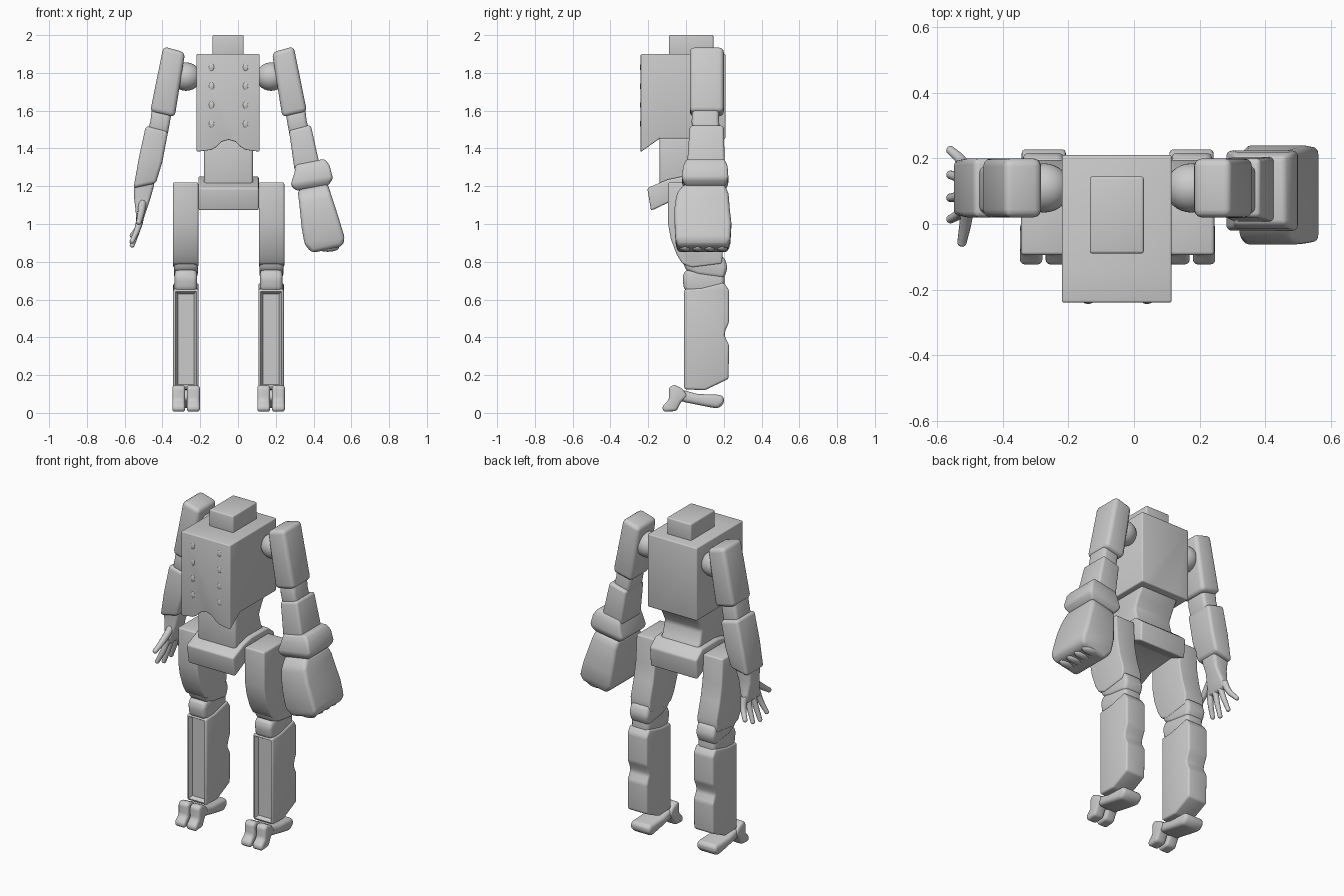
import bpy, bmesh, math
from mathutils import Vector

if "Cube" in bpy.data.objects:
    bpy.data.objects.remove(bpy.data.objects["Cube"], do_unlink=True)

MID = -0.05  # body centre line in x
mat = bpy.data.materials.new("plain grey")
mat.use_nodes = True
mat.diffuse_color = (0.6, 0.6, 0.6, 1)
mat.node_tree.nodes["Principled BSDF"].inputs["Base Color"].default_value = (0.6, 0.6, 0.6, 1)


def flip(x, side):
    """Shift x so that side -1 is as given and side 1 is mirrored about the centre line."""
    return x if side < 0 else 2 * MID - x


def finish(name, bm):
    bmesh.ops.recalc_face_normals(bm, faces=bm.faces)
    me = bpy.data.meshes.new(name)
    bm.to_mesh(me)
    bm.free()
    ob = bpy.data.objects.new(name, me)
    bpy.context.collection.objects.link(ob)
    me.materials.append(mat)
    bpy.ops.object.select_all(action="DESELECT")
    ob.select_set(True)
    bpy.context.view_layer.objects.active = ob
    bpy.ops.object.shade_smooth_by_angle(angle=math.radians(40))
    return ob


def loft(name, rings, bevel=0.012, recess=None):
    """Skin equal-length rings, cap both ends, optionally recess the face facing a direction, round edges."""
    bm = bmesh.new()
    loops = [[bm.verts.new(p) for p in r] for r in rings]
    n = len(loops[0])
    for a, b in zip(loops, loops[1:]):
        for i in range(n):
            j = (i + 1) % n
            bm.faces.new((a[i], a[j], b[j], b[i]))
    bm.faces.new(loops[0])
    bm.faces.new(loops[-1])
    bmesh.ops.recalc_face_normals(bm, faces=bm.faces)
    if recess:
        direction, border, depth = recess
        best = max(bm.faces, key=lambda f: f.normal.dot(Vector(direction)) * 9 + f.calc_area())
        bmesh.ops.inset_individual(bm, faces=[best], thickness=border, depth=0)
        for v in best.verts:
            v.co -= Vector(direction) * depth
    edges = [e for e in bm.edges if len(e.link_faces) == 2 and e.calc_face_angle(0) > math.radians(22)]
    bmesh.ops.bevel(bm, geom=edges, offset=bevel, segments=3, profile=0.5,
                    affect="EDGES", clamp_overlap=True)
    return finish(name, bm)


def side_slab(name, profile, x0, x1, bevel=0.012, recess=None):
    """Extrude a (y, z) profile along x."""
    return loft(name, [[(x, y, z) for y, z in profile] for x in (x0, x1)], bevel, recess)


def box(name, lo, hi, bevel=0.012):
    return side_slab(name, [(lo[1], lo[2]), (hi[1], lo[2]), (hi[1], hi[2]), (lo[1], hi[2])],
                     lo[0], hi[0], bevel)


def limb(name, sections, side, bevel=0.02, recess=None):
    """Stack tilted rectangles: outer x and z, inner x and z, front y, back y."""
    rings = []
    for xo, zo, xi, zi, y0, y1 in sections:
        xo, xi = flip(xo, side), flip(xi, side)
        rings.append([(xo, y0, zo), (xi, y0, zi), (xi, y1, zi), (xo, y1, zo)])
    return loft(name, rings, bevel, recess)


def ball(name, centre, size):
    bm = bmesh.new()
    bmesh.ops.create_uvsphere(bm, u_segments=32, v_segments=20, radius=1)
    for v in bm.verts:
        v.co = Vector(centre) + Vector(a * b for a, b in zip(v.co, size))
    return finish(name, bm)


def finger(name, points, thick):
    cu = bpy.data.curves.new(name, "CURVE")
    cu.dimensions = "3D"
    cu.bevel_depth = thick
    cu.bevel_resolution = 4
    cu.use_fill_caps = True
    sp = cu.splines.new("BEZIER")
    sp.bezier_points.add(len(points) - 1)
    for i, (bp, p) in enumerate(zip(sp.bezier_points, points)):
        bp.co = p
        bp.handle_left_type = bp.handle_right_type = "AUTO"
        bp.radius = 1 - 0.35 * i / (len(points) - 1)
    cu.materials.append(mat)
    ob = bpy.data.objects.new(name, cu)
    bpy.context.collection.objects.link(ob)
    ball(name + "_tip", points[-1], [thick * 0.66] * 3)


# Torso: notched front hem that rises to a level underside
hem = [(-0.22, 1.38), (-0.14, 1.39), (-0.115, 1.405), (-0.085, 1.435), (-0.05, 1.445),
       (-0.015, 1.435), (0.015, 1.405), (0.04, 1.39), (0.115, 1.38)]
outline = hem + [(0.115, 1.9), (-0.22, 1.9)]
loft("torso", [[(x, y, max(z, floor)) for x, z in outline]
               for y, floor in ((-0.24, 0), (-0.14, 1.452), (0.21, 1.452))], 0.007)
box("neck", (-0.135, -0.09, 1.88), (0.03, 0.145, 2.0), 0.008)

# Faint studs in two columns on the chest
for i in range(4):
    for s in (-1, 1):
        ball("chest_stud", (flip(-0.14, s), -0.238, 1.83 - 0.1 * i), (0.014, 0.006, 0.02))

# Waist with a hollow back, and tilted pelvis
side_slab("waist", [(-0.14, 1.46), (-0.14, 1.2), (0.17, 1.2), (0.12, 1.27), (0.1, 1.34),
                    (0.13, 1.4), (0.17, 1.46)], -0.18, 0.08, 0.015)
side_slab("pelvis", [(-0.205, 1.19), (-0.185, 1.07), (-0.09, 1.115), (0.08, 1.13), (0.19, 1.08),
                     (0.2, 1.2), (0.14, 1.25), (-0.02, 1.252), (-0.1, 1.235)], -0.21, 0.11, 0.01)

# Profiles shared by both legs
thigh = [(-0.095, 1.22), (-0.095, 1.0), (-0.08, 0.92), (-0.05, 0.84), (-0.02, 0.79), (0.03, 0.77),
         (0.19, 0.79), (0.195, 0.86), (0.165, 0.96), (0.145, 1.06), (0.135, 1.22)]
knee_top = [(-0.025, 0.82), (0.0, 0.755), (0.06, 0.73), (0.2, 0.71), (0.222, 0.77), (0.2, 0.83)]
knee_low = [(-0.02, 0.72), (-0.01, 0.65), (0.03, 0.63), (0.2, 0.63), (0.205, 0.74), (0.06, 0.76), (0, 0.76)]
calf = [(-0.01, 0.655), (-0.01, 0.125), (0.1, 0.12), (0.225, 0.18), (0.228, 0.36), (0.203, 0.41),
        (0.21, 0.44), (0.228, 0.48), (0.228, 0.65), (0.2, 0.69), (0.08, 0.66)]
toe = [(-0.12, 0.005), (-0.126, 0.035), (-0.09, 0.07), (-0.09, 0.135), (-0.065, 0.15), (-0.02, 0.13),
       (0.01, 0.09), (-0.025, 0.06), (-0.05, 0.01)]
sole = [(-0.05, 0.07), (-0.03, 0.125), (0.06, 0.1), (0.195, 0.095), (0.206, 0.055), (0.17, 0.022),
        (0.1, 0.035), (0, 0.055)]

for s, word in ((-1, "right"), (1, "left")):
    def span(a, b):
        return flip(a, s), flip(b, s)

    side_slab(word + "_thigh", thigh, *span(-0.345, -0.21), 0.01)
    side_slab(word + "_upper_knee", knee_top, *span(-0.34, -0.213), 0.022)
    side_slab(word + "_lower_knee", knee_low, *span(-0.335, -0.217), 0.025)
    side_slab(word + "_calf", calf, *span(-0.343, -0.208), 0.012, ((0, -1, 0), 0.035, 0.022))
    side_slab(word + "_sole", sole, *span(-0.343, -0.208), 0.022)
    side_slab(word + "_outer_toe", toe, *span(-0.348, -0.28), 0.02)
    side_slab(word + "_inner_toe", toe, *span(-0.27, -0.202), 0.02)

    # Shoulder, upper arm and elbow
    ball(word + "_shoulder", (flip(-0.275, s), 0.11, 1.78), (0.08, 0.075, 0.075))
    limb(word + "_upper_arm", [(-0.395, 1.94, -0.28, 1.908, 0.02, 0.2),
                               (-0.465, 1.595, -0.335, 1.565, 0.02, 0.2)], s, 0.024)
    limb(word + "_elbow", [(-0.455, 1.62, -0.35, 1.6, 0.035, 0.175),
                           (-0.463, 1.55, -0.362, 1.53, 0.03, 0.175),
                           (-0.48, 1.48, -0.375, 1.46, 0.035, 0.18)], s, 0.02)

# Right forearm and open hand
limb("right_forearm", [(-0.488, 1.52, -0.37, 1.49, 0.02, 0.2), (-0.525, 1.35, -0.4, 1.33, 0.02, 0.2),
                       (-0.553, 1.19, -0.435, 1.215, 0.025, 0.195)], -1, 0.018)
limb("right_palm", [(-0.55, 1.21, -0.44, 1.22, 0.05, 0.17), (-0.55, 1.14, -0.462, 1.14, 0.06, 0.16),
                    (-0.542, 1.07, -0.485, 1.07, 0.045, 0.175),
                    (-0.538, 1.01, -0.505, 1.01, 0.035, 0.185)], -1, 0.018)
for name, y0, y1, tip in (("index", 0.05, 0.015, 0.91), ("middle", 0.09, 0.08, 0.888),
                          ("ring", 0.13, 0.15, 0.9), ("little", 0.17, 0.225, 0.94)):
    finger("right_%s_finger" % name, [(-0.515, y0, 1.05), (-0.53, (y0 + y1) / 2, 0.98), (-0.56, y1, tip)], 0.02)
finger("right_thumb", [(-0.505, 0.07, 1.11), (-0.515, 0, 1.05), (-0.525, -0.055, 1.01)], 0.022)

# Left forearm, cuff and heavy closed glove (given in mirrored x)
limb("left_forearm", [(-0.485, 1.525, -0.37, 1.495, 0.02, 0.2),
                      (-0.535, 1.3, -0.4, 1.28, 0.005, 0.205)], 1, 0.015)
limb("left_cuff", [(-0.56, 1.345, -0.405, 1.315, 0.0, 0.205), (-0.585, 1.31, -0.4, 1.275, -0.015, 0.22),
                   (-0.603, 1.24, -0.378, 1.205, -0.022, 0.225),
                   (-0.575, 1.2, -0.41, 1.175, 0.0, 0.205)], 1, 0.014)
limb("left_glove", [(-0.575, 1.215, -0.415, 1.18, -0.01, 0.205), (-0.59, 1.165, -0.422, 1.13, -0.05, 0.225),
                    (-0.618, 1.08, -0.43, 1.05, -0.062, 0.232), (-0.64, 1.01, -0.437, 0.98, -0.06, 0.24),
                    (-0.667, 0.92, -0.453, 0.89, -0.055, 0.235),
                    (-0.65, 0.88, -0.492, 0.847, -0.045, 0.222)], 1, 0.022, ((0, 0, -1), 0.03, -0.0))

# Knuckle row under the glove
for i in range(4):
    ball("left_knuckle", (0.475, -0.005 + 0.065 * i, 0.875), (0.06, 0.03, 0.022))
